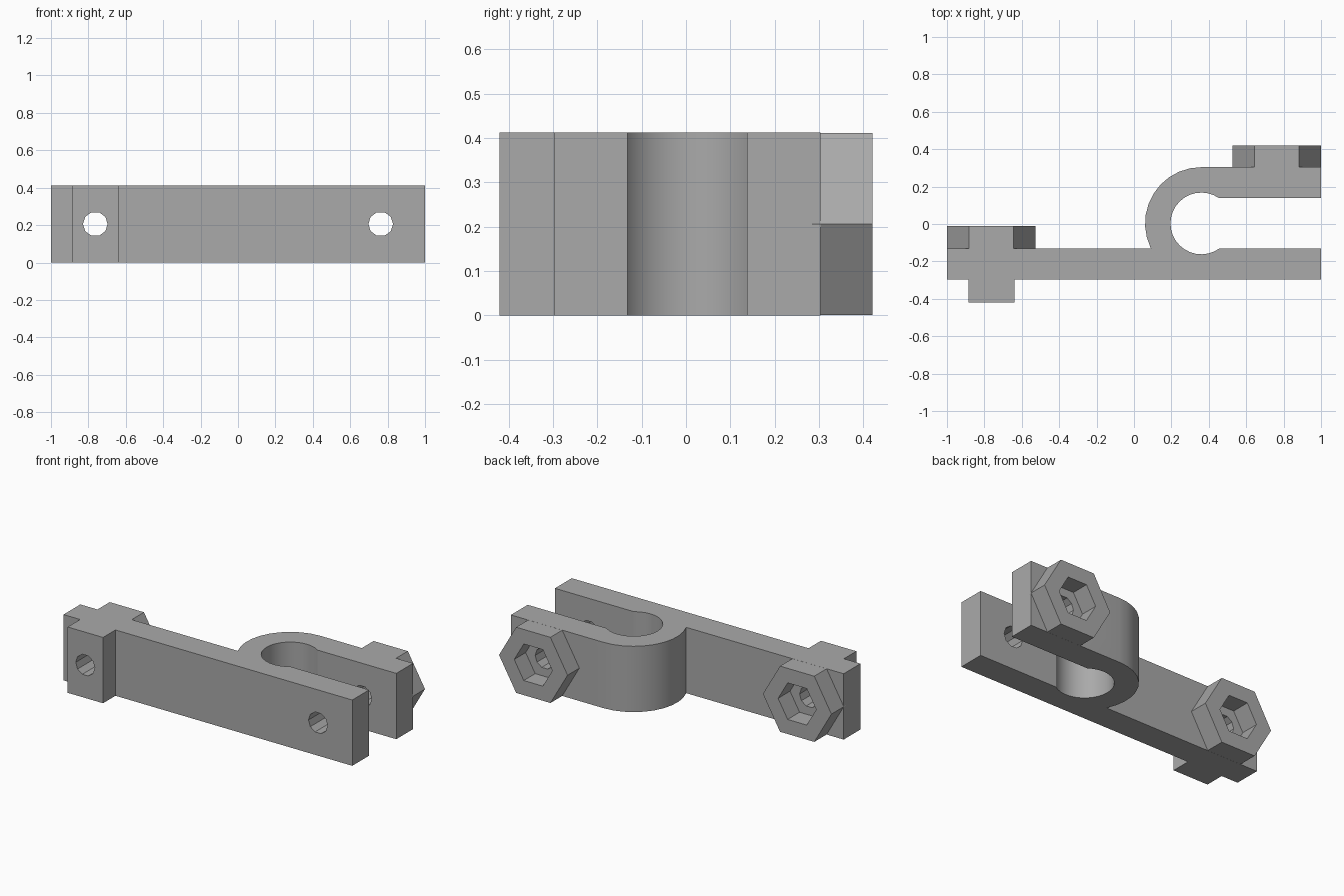
import bpy, bmesh
from math import sin, cos, pi, radians, asin
from mathutils import Matrix

cube = bpy.data.objects.get("Cube")
if cube:
    bpy.data.objects.remove(cube, do_unlink=True)

grey = bpy.data.materials.new("plain grey")
grey.use_nodes = True
COLOUR = (0.4, 0.4, 0.4, 1)
grey.diffuse_color = COLOUR
grey.node_tree.nodes["Principled BSDF"].inputs["Base Color"].default_value = COLOUR

HEIGHT = 0.412
MID = HEIGHT / 2
RING_X, RING_Y = 0.36, 0.003
INNER, OUTER = 0.165, 0.301
SLOT, ARM = 0.135, 0.298
BOLT = 0.763


def add_object(name, bm):
    bmesh.ops.recalc_face_normals(bm, faces=bm.faces)
    mesh = bpy.data.meshes.new(name)
    bm.to_mesh(mesh)
    bm.free()
    mesh.materials.append(grey)
    obj = bpy.data.objects.new(name, mesh)
    bpy.context.collection.objects.link(obj)
    return obj


def prism_y(name, sides, radius, x, y0, y1):
    """Regular prism lying along y, with corners pointing to the sides."""
    bm = bmesh.new()
    place = Matrix.Translation((x, (y0 + y1) / 2, MID)) @ Matrix.Rotation(pi / 2, 4, 'X')
    ring = bmesh.ops.create_cone(bm, cap_ends=True, segments=sides, radius1=radius,
                                 radius2=radius, depth=y1 - y0)
    verts = ring["verts"]
    # turn so that a corner lies on the x axis
    v = verts[0].co
    if abs(v.x) < 1e-4:
        bmesh.ops.rotate(bm, verts=verts, matrix=Matrix.Rotation(pi / 2, 3, 'Z'))
    bmesh.ops.transform(bm, matrix=place, verts=verts)
    return add_object(name, bm)


def arc(radius, start, end, steps):
    return [(RING_X + radius * cos(start + (end - start) * i / steps),
             RING_Y + radius * sin(start + (end - start) * i / steps))
            for i in range(steps + 1)]


def combine(target, other, operation):
    mod = target.modifiers.new(other.name, 'BOOLEAN')
    mod.object, mod.operation, mod.solver = other, operation, 'EXACT'
    bpy.context.view_layer.objects.active = target
    bpy.ops.object.modifier_apply(modifier=mod.name)
    bpy.data.objects.remove(other, do_unlink=True)


# Clamp outline: long arm with front boss, slot, round eye and short arm
mouth = asin(SLOT / INNER)
foot = asin((SLOT - 0.002) / OUTER)
outline = [(-1, -ARM), (-0.885, -ARM), (-0.885, -0.421), (-0.64, -0.421), (-0.64, -ARM),
           (1, -ARM), (1, RING_Y - SLOT)]
outline += arc(INNER, -mouth, mouth - 2 * pi, 22)
outline += [(1, RING_Y + SLOT), (1, RING_Y + OUTER)]
outline += arc(OUTER, pi / 2, pi + foot, 10)
outline += [(-1, RING_Y - SLOT)]

bm = bmesh.new()
base = bm.faces.new([bm.verts.new((x, y, 0)) for x, y in outline])
grown = bmesh.ops.extrude_face_region(bm, geom=[base])
bmesh.ops.translate(bm, vec=(0, 0, HEIGHT),
                    verts=[g for g in grown["geom"] if isinstance(g, bmesh.types.BMVert)])
clamp = add_object("clamp_body", bm)

# Hexagonal nut bosses, their nut pockets and the bolt holes
HEX = MID / cos(pi / 6) - 0.0005
for side, x, face, back in (("left", BOLT, RING_Y + OUTER, 0.421),
                            ("right", -BOLT, RING_Y - SLOT, -0.01)):
    boss = prism_y(side + "_nut_boss", 6, HEX, x, face - 0.02, back)
    combine(clamp, boss, 'UNION')
    pocket = prism_y(side + "_nut_pocket", 6, 0.132, x, face + 0.004, back + 0.1)
    combine(clamp, pocket, 'DIFFERENCE')
    hole = prism_y(side + "_bolt_hole", 10, 0.066, x, -0.6, 0.6)
    combine(clamp, hole, 'DIFFERENCE')

# Smooth the round eye, keep the flat edges crisp
bpy.ops.object.select_all(action='DESELECT')
clamp.select_set(True)
bpy.context.view_layer.objects.active = clamp
bpy.ops.object.shade_smooth_by_angle(angle=radians(25))
